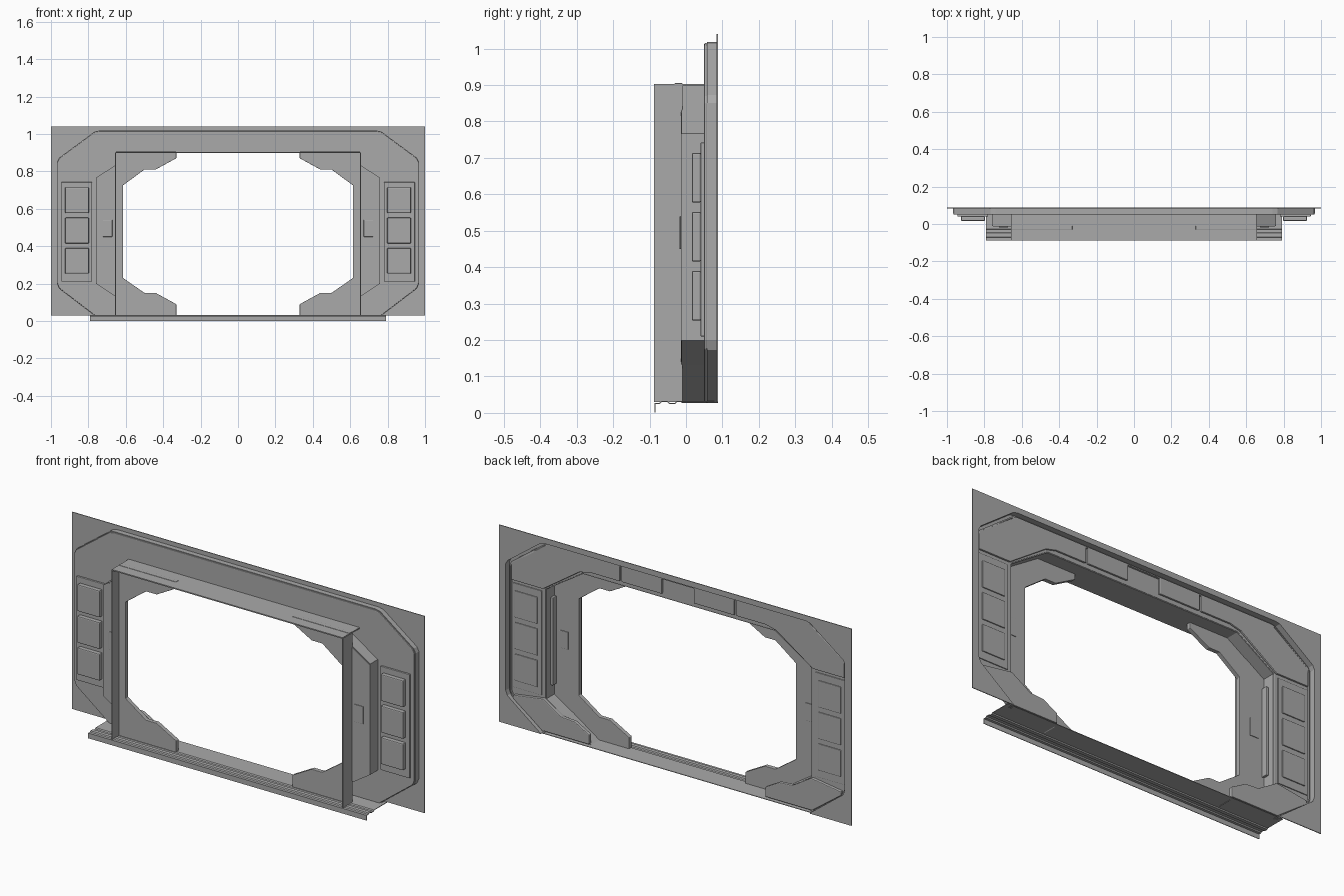
import bpy, bmesh

cube = bpy.data.objects.get("Cube")
if cube:
    bpy.data.objects.remove(cube, do_unlink=True)

metal = bpy.data.materials.new("grey metal")
metal.use_nodes = True
GREY = (0.4, 0.4, 0.4, 1)
metal.diffuse_color = GREY
metal.node_tree.nodes["Principled BSDF"].inputs["Base Color"].default_value = GREY


def finish(name, bm, bevel=0.0, thickness=0.0):
    mesh = bpy.data.meshes.new(name)
    bmesh.ops.recalc_face_normals(bm, faces=bm.faces)
    bm.to_mesh(mesh)
    bm.free()
    mesh.materials.append(metal)
    obj = bpy.data.objects.new(name, mesh)
    bpy.context.collection.objects.link(obj)
    if thickness:
        mod = obj.modifiers.new("Thickness", 'SOLIDIFY')
        mod.thickness, mod.offset, mod.use_even_offset = thickness, 0, True
    if bevel:
        mod = obj.modifiers.new("Bevel", 'BEVEL')
        mod.width, mod.segments, mod.limit_method = bevel, 2, 'ANGLE'
    return obj


def slab(name, outline, y0, y1, bevel=0.0):
    """Solid plate from an x-z outline."""
    bm = bmesh.new()
    face = bm.faces.new([bm.verts.new((x, y0, z)) for x, z in outline])
    new = bmesh.ops.extrude_face_region(bm, geom=[face])["geom"]
    verts = [v for v in new if isinstance(v, bmesh.types.BMVert)]
    bmesh.ops.translate(bm, verts=verts, vec=(0, y1 - y0, 0))
    return finish(name, bm, bevel)


def sheet(name, start, end, thickness):
    """Thin folded sheet between two matching 3D paths."""
    bm = bmesh.new()
    a = [bm.verts.new(p) for p in start]
    b = [bm.verts.new(p) for p in end]
    for i in range(len(a) - 1):
        bm.faces.new((a[i], a[i + 1], b[i + 1], b[i]))
    return finish(name, bm, 0, thickness)


def band(name, path, y0, y1, thickness):
    return sheet(name, [(x, y0, z) for x, z in path], [(x, y1, z) for x, z in path], thickness)


def flip(path):
    return [(-x, z) for x, z in reversed(path)]


def rect(x0, x1, z0, z1):
    return [(x0, z0), (x1, z0), (x1, z1), (x0, z1)]


FRONT, BACK, FACE = -0.0875, 0.0875, 0.05
BASE, HEAD = 0.03, 0.9

# Half contours on the left side, running bottom to top
octagon = [(0.765, BASE), (0.955, 0.175), (0.965, 0.2), (0.965, 0.85),
           (0.955, 0.87), (0.765, 1.01), (0.74, 1.015)]
opening = [(0.5, BASE), (0.655, 0.135), (0.755, 0.2), (0.755, 0.765), (0.655, 0.83), (0.545, HEAD)]
full_octagon = octagon + flip(octagon)
full_opening = opening + flip(opening)

# Wall sheet around the pressed octagon
wall = [(1, BASE), (1, 1.04), (-1, 1.04), (-1, BASE)]
slab("wall_sheet", wall + full_octagon[::-1], BACK - 0.004, BACK)
band("octagon_rim", full_octagon, FACE + 0.007, BACK, 0.006)
slab("octagon_panel", full_octagon + full_opening[::-1], FACE, FACE + 0.008, 0.003)
inset = [(x * 0.985, BASE + (z - BASE) * 0.985) for x, z in full_octagon]
band("rim_step", inset, FACE + 0.006, FACE + 0.018, 0.006)

# Portal lining: head sheet and two posts
band("portal_head", [(-0.655, HEAD), (0.655, HEAD)], FRONT, FACE + 0.006, 0.006)

gusset = [(0.33, 0.905), (0.33, 0.87), (0.44, 0.81), (0.5, 0.81), (0.615, 0.725),
          (0.615, 0.23), (0.5, 0.15), (0.44, 0.15), (0.33, 0.09), (0.33, BASE),
          (0.655, BASE), (0.655, 0.905)]
trim_face = [(0.65, 0.135), (0.755, 0.2), (0.755, 0.765), (0.65, 0.83)]
top_corner = [(0.33, 1.003), (0.735, 1.003), (0.945, 0.855), (0.945, 0.765), (0.765, 0.765),
              (0.655, 0.84), (0.56, 0.905), (0.5, 0.92), (0.33, 0.92)]
low_corner = [(0.93, 0.18), (0.76, 0.205), (0.655, 0.14), (0.58, 0.135),
              (0.5, 0.09), (0.5, 0.04), (0.765, 0.04), (0.93, 0.16)]

for side, turn in (("left", lambda p: p), ("right", flip)):
    band(side + "_post", turn([(0.655, BASE), (0.655, HEAD)]), FRONT, -0.01, 0.005)
    slab(side + "_gusset", turn(gusset), -0.032, -0.01, 0.002)
    # Recessed side trim
    slab(side + "_trim_face", turn(trim_face), -0.014, -0.008)
    band(side + "_trim_wall", turn(opening), -0.012, FACE + 0.006, 0.006)
    slab(side + "_trim_bar", turn(rect(0.738, 0.752, 0.26, 0.71)), -0.006, 0.025, 0.003)
    for y0, y1 in ((-0.018, -0.014), (-0.008, -0.004)):
        slab(side + "_latch_plate", turn(rect(0.672, 0.722, 0.45, 0.54)), y0, y1, 0.0015)
    # Side panels with three raised pads, front and back
    slab(side + "_pad_base", turn(rect(0.78, 0.945, 0.21, 0.742)), 0.04, FACE + 0.001, 0.002)
    slab(side + "_back_pad_base", turn(rect(0.775, 0.945, 0.215, 0.75)), FACE + 0.007, 0.063, 0.002)
    for i in range(3):
        low = 0.253 + i * 0.162
        pad = turn(rect(0.797, 0.925, low, low + 0.137))
        slab(side + "_pad", pad, 0.016, 0.041, 0.005)
        slab(side + "_back_pad", pad, 0.062, 0.069, 0.003)
    # Armour plates on the back
    slab(side + "_back_top_plate", turn(top_corner), FACE + 0.007, 0.068, 0.004)
    slab(side + "_back_low_plate", turn(low_corner), FACE + 0.004, 0.073, 0.004)
    slab(side + "_back_head_plate", turn(rect(0.09, 0.32, 0.92, 1.003)), FACE + 0.007, 0.068, 0.004)

# Threshold rail with a hanging front lip and stepped tread
tread = [(FRONT + 0.002, 0.001), (FRONT + 0.002, 0.026), (-0.072, 0.026), (-0.068, 0.031),
         (-0.05, 0.031), (-0.046, 0.026), (-0.03, 0.026), (-0.026, 0.031), (0.078, 0.031)]
sheet("threshold_rail", [(-0.79, y, z) for y, z in tread], [(0.79, y, z) for y, z in tread], 0.003)
